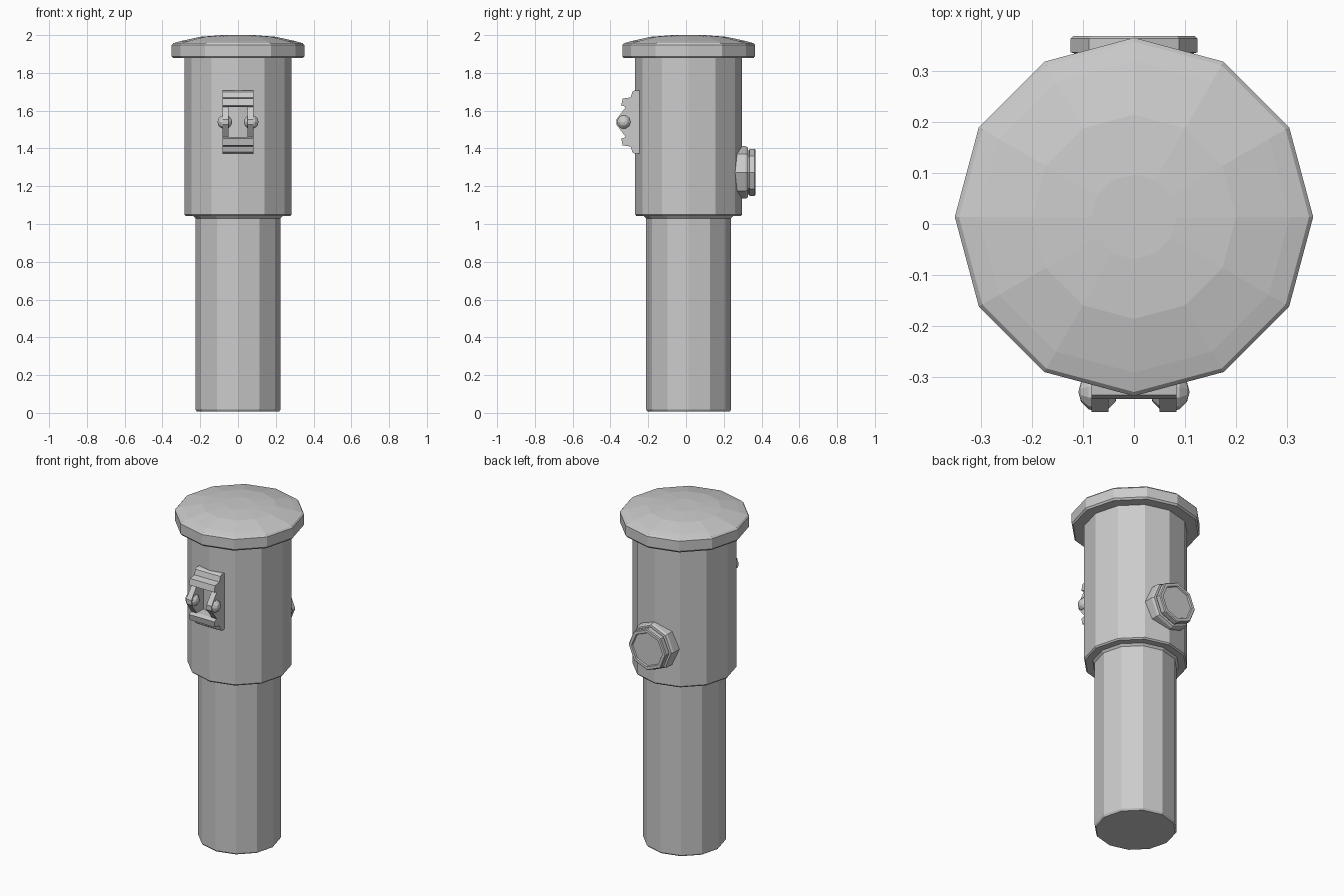
import bpy, bmesh, math
from mathutils import Matrix, Vector

if "Cube" in bpy.data.objects:
    bpy.data.objects.remove(bpy.data.objects["Cube"])

CY = 0.014      # y centre of the post
LZ = 1.54       # mid height of the latch


def finish(name, bm):
    bmesh.ops.recalc_face_normals(bm, faces=bm.faces)
    mesh = bpy.data.meshes.new(name)
    bm.to_mesh(mesh)
    bm.free()
    obj = bpy.data.objects.new(name, mesh)
    bpy.context.collection.objects.link(obj)
    return obj


def lathe(name, profile, sides, matrix):
    """Faceted turned part from (radius, height) points, closed at both ends."""
    bm = bmesh.new()
    rings = []
    for r, h in profile:
        ring = []
        for i in range(sides):
            a = 2 * math.pi * i / sides
            ring.append(bm.verts.new(matrix @ Vector((r * math.cos(a), r * math.sin(a), h))))
        rings.append(ring)
    for a, b in zip(rings, rings[1:]):
        for i in range(sides):
            j = (i + 1) % sides
            bm.faces.new((a[i], a[j], b[j], b[i]))
    bm.faces.new(rings[0])
    bm.faces.new(rings[-1])
    return finish(name, bm)


def extrude_x(name, outline, x0, x1):
    """Prism along x from a (y, z) outline."""
    bm = bmesh.new()
    a = [bm.verts.new((x0, y, z)) for y, z in outline]
    b = [bm.verts.new((x1, y, z)) for y, z in outline]
    n = len(a)
    for i in range(n):
        j = (i + 1) % n
        bm.faces.new((a[i], a[j], b[j], b[i]))
    bm.faces.new(a)
    bm.faces.new(b)
    return finish(name, bm)


# main post: grip, upper barrel and domed cap
post = Matrix.Translation((0, CY, 0))
lathe("lower_tube", [(0.218, 0.008), (0.225, 0.018), (0.225, 1.03),
                     (0.24, 1.046), (0.24, 1.06)], 12, post)
lathe("upper_barrel", [(0.276, 1.042), (0.283, 1.05), (0.283, 1.9)], 12, post)
lathe("domed_cap", [(0.343, 1.878), (0.351, 1.888), (0.351, 1.948), (0.343, 1.957),
                    (0.305, 1.968), (0.2, 1.991), (0.083, 2.0)], 12, post)

# back button with stepped rim and sunken face
back = Matrix.Translation((0, 0, 1.273)) @ Matrix.Rotation(-math.pi / 2, 4, 'X')
lathe("back_button", [(0.139, 0.2), (0.139, 0.315), (0.132, 0.327), (0.116, 0.328),
                      (0.116, 0.334), (0.124, 0.336), (0.124, 0.363), (0.119, 0.368),
                      (0.102, 0.368), (0.098, 0.36)], 8, back)

# front latch: stepped end bars, above and below the window
bar = [(-0.24, 0.08), (-0.317, 0.08), (-0.343, 0.088), (-0.335, 0.124), (-0.293, 0.13),
       (-0.284, 0.16), (-0.272, 0.168), (-0.24, 0.168)]
for label, s in (("upper", 1), ("lower", -1)):
    extrude_x("latch_bar_" + label, [(y, LZ + s * z) for y, z in bar], -0.083, 0.083)

# peaked side rails with rounded pivots
rail = [(-0.24, 0.085), (-0.315, 0.085), (-0.368, 0.014), (-0.368, -0.014),
        (-0.315, -0.085), (-0.24, -0.085)]
for label, s in (("left", -1), ("right", 1)):
    extrude_x("latch_rail_" + label, [(y, LZ + z) for y, z in rail], s * 0.05, s * 0.083)
    bpy.ops.mesh.primitive_uv_sphere_add(segments=10, ring_count=6, radius=0.039,
                                         location=(s * 0.07, -0.329, LZ),
                                         rotation=(0, math.pi / 2, 0))
    bpy.context.object.name = "latch_pivot_" + label
